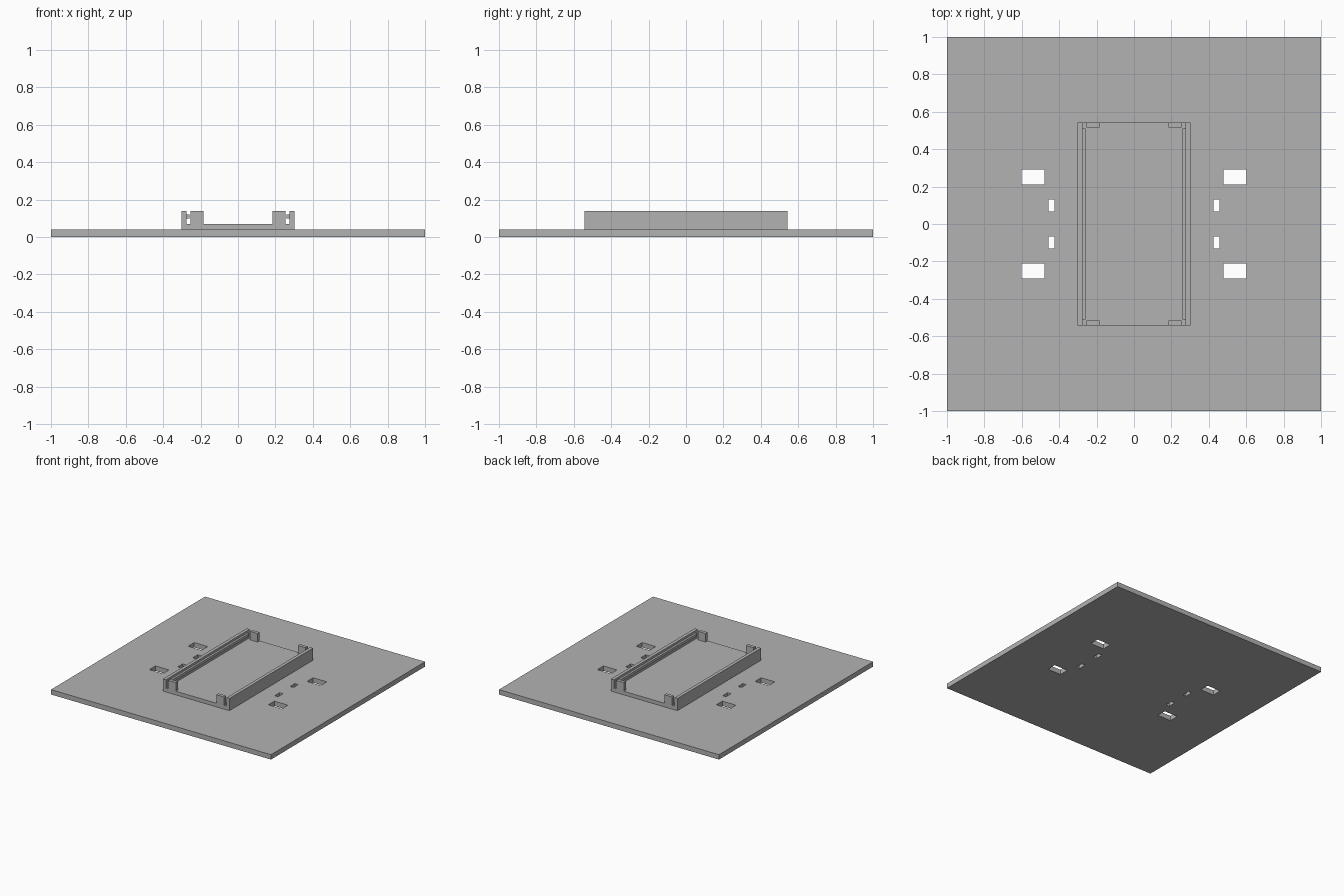
import bpy
import bmesh

cube = bpy.data.objects.get("Cube")
if cube:
    bpy.data.objects.remove(cube, do_unlink=True)

grey = bpy.data.materials.new("plain grey")
grey.use_nodes = True
grey.diffuse_color = (0.45, 0.45, 0.45, 1)
grey.node_tree.nodes["Principled BSDF"].inputs["Base Color"].default_value = (0.45, 0.45, 0.45, 1)

PLATE_TOP, FLOOR_TOP, WALL_TOP = 0.04, 0.07, 0.14
HALF_LENGTH = 0.543


def add_object(name, bm):
    bmesh.ops.recalc_face_normals(bm, faces=bm.faces)
    mesh = bpy.data.meshes.new(name)
    bm.to_mesh(mesh)
    bm.free()
    mesh.materials.append(grey)
    obj = bpy.data.objects.new(name, mesh)
    bpy.context.collection.objects.link(obj)
    return obj


def add_box(bm, low, high):
    for v in bmesh.ops.create_cube(bm, size=1)["verts"]:
        for i in range(3):
            v.co[i] = high[i] if v.co[i] > 0 else low[i]


def box(name, low, high):
    bm = bmesh.new()
    add_box(bm, low, high)
    return add_object(name, bm)


def mirror(obj, x=True, y=False):
    mod = obj.modifiers.new("Mirror", 'MIRROR')
    mod.use_axis = (x, y, False)
    mod.use_mirror_merge = False


# Base plate with four large and four small rectangular openings
plate = box("base_plate", (-1, -1, 0), (1, 1, PLATE_TOP))
bm = bmesh.new()
add_box(bm, (0.479, 0.212, -0.1), (0.602, 0.291, 0.1))
add_box(bm, (0.426, 0.067, -0.1), (0.457, 0.131, 0.1))
cutter = add_object("opening_cutter", bm)
mirror(cutter, True, True)
cutter.hide_render = True
cutter.hide_viewport = True
cut = plate.modifiers.new("Openings", 'BOOLEAN')
cut.operation = 'DIFFERENCE'
cut.solver = 'EXACT'
cut.object = cutter

# Channel-shaped cradle: floor and two long walls, extruded front to back
half = [(0.302, PLATE_TOP), (0.302, WALL_TOP), (0.275, WALL_TOP), (0.275, FLOOR_TOP)]
profile = half + [(-x, z) for x, z in reversed(half)]
bm = bmesh.new()
face = bm.faces.new([bm.verts.new((x, -HALF_LENGTH, z)) for x, z in profile])
moved = bmesh.ops.extrude_face_region(bm, geom=[face])["geom"]
bmesh.ops.translate(bm, vec=(0, 2 * HALF_LENGTH, 0),
                    verts=[g for g in moved if isinstance(g, bmesh.types.BMVert)])
add_object("cradle_channel", bm)

# Narrow rail along the inside of each wall
mirror(box("side_rail", (0.258, -0.51, 0.10), (0.275, 0.51, 0.122)))

# Four upright corner stops
mirror(box("corner_stop", (0.184, 0.516, FLOOR_TOP), (0.254, HALF_LENGTH, WALL_TOP)), True, True)
